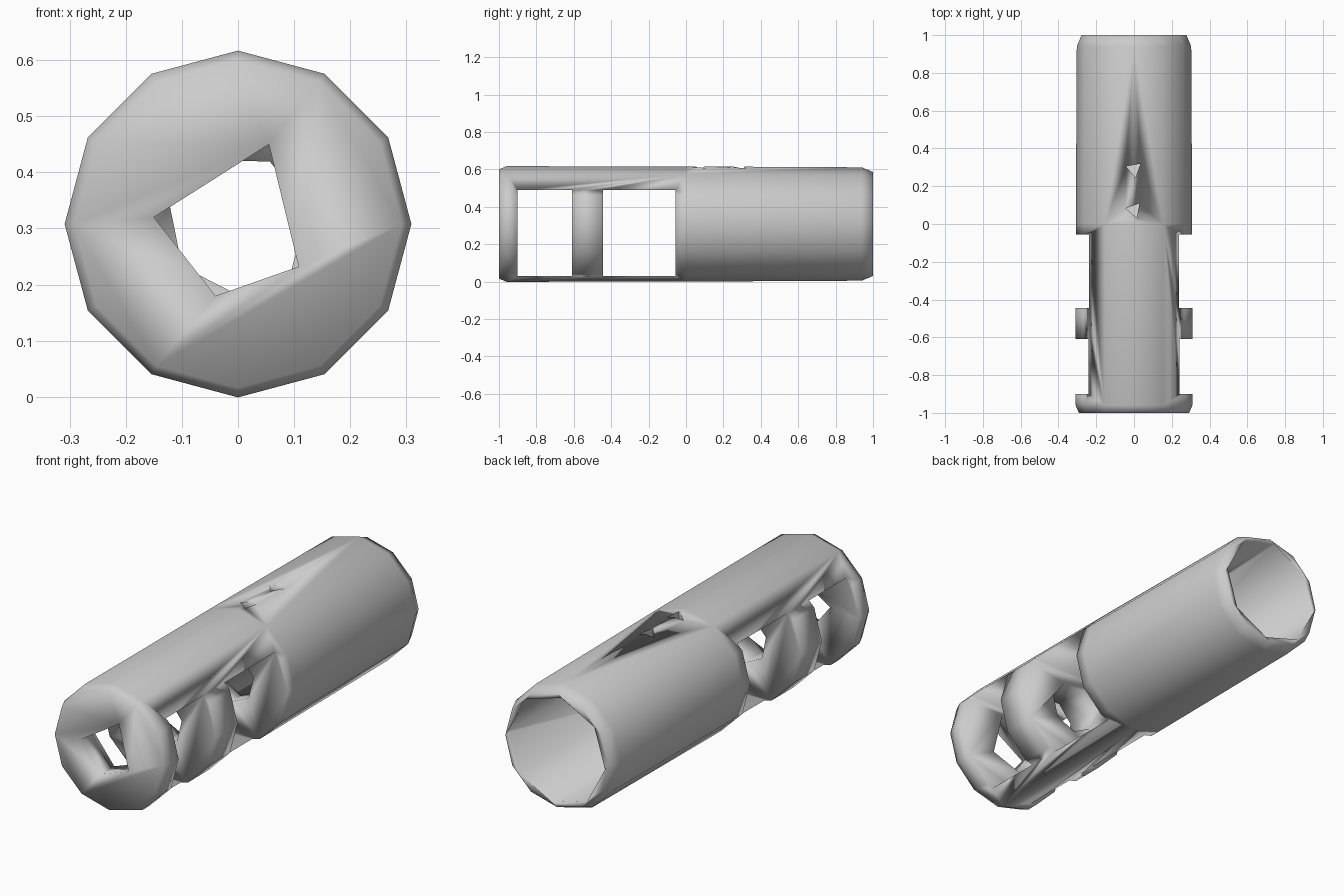
import bpy, bmesh, math
from mathutils import Vector

if "Cube" in bpy.data.objects:
    bpy.data.objects.remove(bpy.data.objects["Cube"])

CZ = 0.308  # height of the tube axis


def loft(name, rings):
    """Closed solid from a list of equal-length point rings."""
    bm = bmesh.new()
    loops = [[bm.verts.new(p) for p in ring] for ring in rings]
    n = len(loops[0])
    for a, b in zip(loops, loops[1:]):
        for i in range(n):
            j = (i + 1) % n
            bm.faces.new((a[i], a[j], b[j], b[i]))
    bm.faces.new(loops[0])
    bm.faces.new(loops[-1])
    bmesh.ops.recalc_face_normals(bm, faces=bm.faces)
    mesh = bpy.data.meshes.new(name)
    bm.to_mesh(mesh)
    bm.free()
    ob = bpy.data.objects.new(name, mesh)
    bpy.context.collection.objects.link(ob)
    return ob


def ring_y(r, y, n, phase=0.0):
    angles = [2 * math.pi * i / n + phase for i in range(n)]
    return [Vector((r * math.cos(a), y, CZ + r * math.sin(a))) for a in angles]


def box(name, y0, y1, z0, z1, w=0.5):
    return loft(name, [[Vector((x, y, z)) for x, y in
                        ((-w, y0), (w, y0), (w, y1), (-w, y1))] for z in (z0, z1)])


# Outer tube with softened ends
profile = [(0.292, -1.0), (0.309, -0.96), (0.308, 0.0), (0.303, 0.94), (0.278, 1.0)]
body = loft("tube_body", [ring_y(r, y, 12) for r, y in profile])

# Side windows through the front half
cutters = [box("front_window_cutter", -0.9, -0.61, 0.03, 0.49),
           box("rear_window_cutter", -0.445, -0.055, 0.03, 0.49)]

# Wide bore open at the back
cutters.append(loft("bore_cutter", [ring_y(0.25, 0.03, 8, 0.1), ring_y(0.264, 1.05, 8, 0.1)]))

# Angular opening in the front wall
quad = [(0.055, 0.45), (-0.15, 0.32), (-0.04, 0.18), (0.108, 0.232)]
cutters.append(loft("front_hole_cutter",
                    [[Vector((x, y, z)) for x, z in quad] for y in (-1.1, -0.8)]))

# Passage through the two inner walls
cutters.append(loft("inner_hole_cutter", [ring_y(0.125, -0.7, 7, 0.2), ring_y(0.125, 0.2, 7, 0.2)]))

# Two small triangular screw holes on top
for k, y in enumerate((0.075, 0.29)):
    ring = [(0.045 * math.cos(a), y + 0.045 * math.sin(a))
            for a in (math.radians(170 + 110 * k + 120 * i) for i in range(3))]
    cutters.append(loft(f"screw_hole_cutter_{k}",
                        [[Vector((x, v, z)) for x, v in ring] for z in (0.46, 0.7)]))

# Cut everything, then remove the cutters
bpy.context.view_layer.objects.active = body
body.select_set(True)
for c in cutters:
    m = body.modifiers.new(c.name, 'BOOLEAN')
    m.operation = 'DIFFERENCE'
    m.solver = 'EXACT'
    m.object = c
    c.hide_render = True
    bpy.ops.object.modifier_apply(modifier=m.name)
    bpy.data.objects.remove(c, do_unlink=True)

# The shading rolls softly over nearly every edge
bpy.ops.object.shade_smooth_by_angle(angle=math.radians(95))
